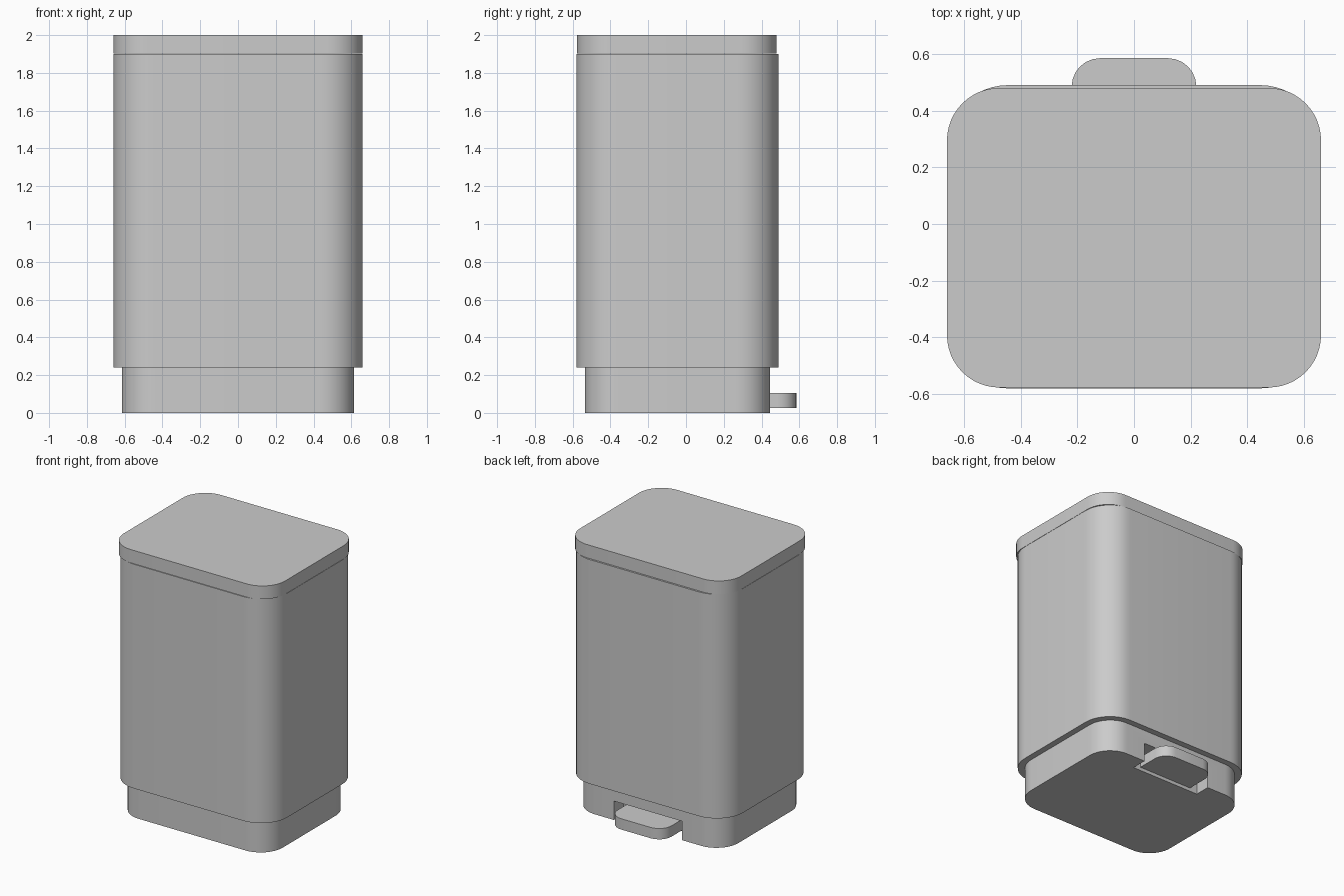
import bpy, bmesh
from math import sin, cos, pi, radians

if "Cube" in bpy.data.objects:
    bpy.data.objects.remove(bpy.data.objects["Cube"])


def rounded_slab(name, x0, x1, y0, y1, z0, z1, radii, segs=12):
    """Extrude a rounded rectangle; radii = (front, back) corner radius."""
    front, back = radii
    corners = [(x1, y0, front, -1, 1, -pi / 2), (x1, y1, back, -1, -1, 0),
               (x0, y1, back, 1, -1, pi / 2), (x0, y0, front, 1, 1, pi)]
    bm = bmesh.new()
    verts = []
    for x, y, r, sx, sy, start in corners:
        n = segs if r > 0 else 0
        for i in range(n + 1):
            a = start + (pi / 2) * i / max(n, 1)
            verts.append(bm.verts.new((x + sx * r + r * cos(a),
                                       y + sy * r + r * sin(a), z0)))
    face = bm.faces.new(verts)
    ext = bmesh.ops.extrude_face_region(bm, geom=[face], use_keep_orig=True)
    top = [g for g in ext["geom"] if isinstance(g, bmesh.types.BMVert)]
    bmesh.ops.translate(bm, verts=top, vec=(0, 0, z1 - z0))
    bmesh.ops.recalc_face_normals(bm, faces=bm.faces)
    mesh = bpy.data.meshes.new(name)
    bm.to_mesh(mesh)
    bm.free()
    obj = bpy.data.objects.new(name, mesh)
    bpy.context.collection.objects.link(obj)
    return obj


# Main bin body and lid
body = rounded_slab("body", -0.66, 0.66, -0.58, 0.49, 0.24, 1.90, (0.215, 0.215))
lid = rounded_slab("lid", -0.66, 0.66, -0.577, 0.48, 1.902, 2.0, (0.185, 0.185))

# Inset plinth with a recess for the pedal at the back
base = rounded_slab("base", -0.615, 0.615, -0.535, 0.445, 0.0, 0.24, (0.18, 0.18))
cutter = rounded_slab("pedal_recess_cutter", -0.28, 0.28, 0.33, 0.6, -0.05, 0.14, (0, 0))
cutter.hide_render = True
cutter.hide_set(True)
cut = base.modifiers.new("pedal_recess", 'BOOLEAN')
cut.operation = 'DIFFERENCE'
cut.solver = 'EXACT'
cut.object = cutter

# Foot pedal
pedal = rounded_slab("pedal", -0.22, 0.22, 0.30, 0.585, 0.025, 0.105, (0, 0.1), 6)

# Smooth curved corners, sharp rims
for obj in (body, lid, base, pedal):
    bpy.ops.object.select_all(action='DESELECT')
    obj.select_set(True)
    bpy.context.view_layer.objects.active = obj
    if obj.modifiers:
        bpy.ops.object.modifier_apply(modifier="pedal_recess")
    bpy.ops.object.shade_smooth_by_angle(angle=radians(30))
bpy.data.objects.remove(cutter)
